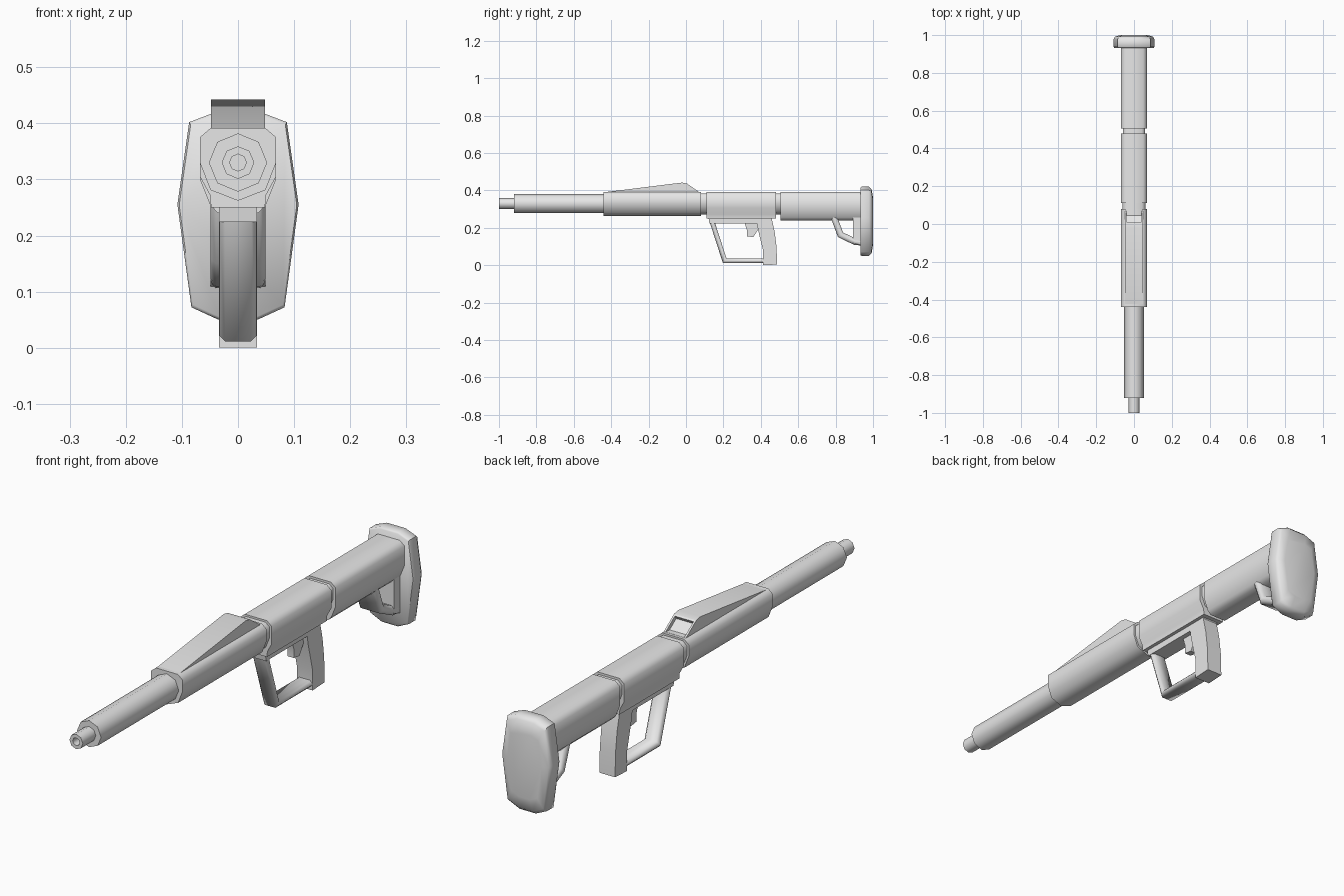
import bpy, bmesh, math
from mathutils import Vector

cube = bpy.data.objects.get("Cube")
if cube:
    bpy.data.objects.remove(cube, do_unlink=True)

grey = bpy.data.materials.new("plain grey")
grey.use_nodes = True
grey.diffuse_color = (0.8, 0.8, 0.8, 1)
grey.node_tree.nodes["Principled BSDF"].inputs["Base Color"].default_value = (0.8, 0.8, 0.8, 1)


def finish(bm, name, angle=50):
    bmesh.ops.recalc_face_normals(bm, faces=bm.faces)
    mesh = bpy.data.meshes.new(name)
    bm.to_mesh(mesh)
    bm.free()
    mesh.materials.append(grey)
    obj = bpy.data.objects.new(name, mesh)
    bpy.context.collection.objects.link(obj)
    bpy.ops.object.select_all(action="DESELECT")
    obj.select_set(True)
    bpy.context.view_layer.objects.active = obj
    bpy.ops.object.shade_smooth_by_angle(angle=math.radians(angle))
    return obj


def loft(rings, name=None, angle=50):
    """Skin a list of equal-length point rings and cap both ends."""
    bm = bmesh.new()
    vs = [[bm.verts.new(p) for p in ring] for ring in rings]
    n = len(vs[0])
    for a, b in zip(vs, vs[1:]):
        for i in range(n):
            j = (i + 1) % n
            bm.faces.new((a[i], a[j], b[j], b[i]))
    bm.faces.new(vs[0])
    bm.faces.new(vs[-1])
    return finish(bm, name, angle) if name else bm


def octagon(r, y, z=0.33):
    return [(r * math.sin(i * math.pi / 4), y, z + r * math.cos(i * math.pi / 4)) for i in range(8)]


def mirrored(half):
    """Close a right-hand half section, listed top to bottom, across x = 0."""
    return half + [(-x, z) for x, z in reversed(half) if x > 0]


def section(pts, y, s=1.0, cz=0.33):
    return [(x * s, y, cz + (z - cz) * s) for x, z in pts]


def prism(profile, w):
    """Side profile in (y, z) given thickness across x."""
    return [[(x, y, z) for y, z in profile] for x in (-w, w)]


def bar(name, path, w, t, c):
    """Sweep a chamfered bar of half width w and half thickness t along a side path."""
    pts = [Vector(p) for p in path]
    sec = [(w, t - c), (w - c, t), (c - w, t), (-w, t - c),
           (-w, c - t), (c - w, -t), (w - c, -t), (w, c - t)]
    rings = []
    for i, p in enumerate(pts):
        d0 = (p - pts[i - 1]).normalized() if i else (pts[1] - p).normalized()
        d1 = (pts[i + 1] - p).normalized() if i < len(pts) - 1 else d0
        n0, n1 = Vector((-d0.y, d0.x)), Vector((-d1.y, d1.x))
        m = (n0 + n1) / (1 + n0.dot(n1))
        rings.append([(x, p.x + m.x * k, p.y + m.y * k) for x, k in sec])
    return loft(rings, name)


# Barrel and hollow muzzle
loft([octagon(0.052, -0.92), octagon(0.052, -0.40)], "barrel")
loft([octagon(0.029, -0.90), octagon(0.029, -1.0), octagon(0.015, -1.0),
      octagon(0.015, -0.95)], "muzzle")

# Handguard, receiver and stock with their recessed joints
top = [(0.048, 0.392), (0.068, 0.375)]
guard_sec = mirrored(top + [(0.068, 0.33), (0.049, 0.281), (0, 0.262)])
recv_sec = mirrored(top + [(0.068, 0.305), (0.05, 0.272), (0.048, 0.25)])
stock_sec = mirrored(top + [(0.068, 0.30), (0.05, 0.255), (0.036, 0.24)])
loft([section(guard_sec, -0.44), section(guard_sec, 0.08)], "handguard")
loft([section(guard_sec, 0.07, 0.88), section(guard_sec, 0.13, 0.88)], "front_joint")
loft([section(recv_sec, 0.11), section(recv_sec, 0.48)], "receiver")
loft([section(guard_sec, 0.47, 0.86), section(guard_sec, 0.52, 0.86)], "rear_joint")
loft([section(stock_sec, 0.505), section(stock_sec, 0.94)], "stock")

# Wedge sight with a recessed rear window
bm = loft(prism([(-0.44, 0.37), (-0.44, 0.39), (-0.02, 0.442), (0.005, 0.437),
                 (0.075, 0.388), (0.075, 0.37)], 0.048))
bmesh.ops.recalc_face_normals(bm, faces=bm.faces)
rear = max(bm.faces, key=lambda f: f.normal.dot(Vector((0, 0.57, 0.82))))
bmesh.ops.inset_region(bm, faces=[rear], thickness=0.011)
bmesh.ops.inset_region(bm, faces=[rear], thickness=0.001, depth=-0.014)
finish(bm, "sight", 20)

# Trigger housing, trigger, grip and hand guard
loft(prism([(0.12, 0.26), (0.125, 0.224), (0.45, 0.224), (0.465, 0.26)], 0.034), "trigger_housing", 20)
loft(prism([(0.31, 0.235), (0.325, 0.19), (0.325, 0.155), (0.36, 0.15),
            (0.385, 0.19), (0.385, 0.235)], 0.014), "trigger", 30)
loft(prism([(0.375, 0.25), (0.385, 0.19), (0.412, 0.08), (0.412, 0.0),
            (0.487, 0.004), (0.484, 0.10), (0.474, 0.18), (0.458, 0.25)], 0.034), "grip", 40)
bar("hand_guard", [(0.137, 0.24), (0.207, 0.024), (0.44, 0.024)], 0.033, 0.013, 0.01)

# Stock brace
bar("stock_brace", [(0.79, 0.26), (0.826, 0.163), (0.905, 0.125), (0.95, 0.122)], 0.049, 0.017, 0.01)
loft(prism([(0.893, 0.26), (0.893, 0.12), (0.94, 0.107), (0.94, 0.26)], 0.049), "brace_post")

# Butt pad with eased edges and a slightly domed back
pad = mirrored([(0.04, 0.42), (0.087, 0.402), (0.108, 0.255), (0.083, 0.072), (0.035, 0.05)])
loft([section(pad, 0.932, 0.97, 0.235), section(pad, 0.938, 1, 0.235),
      section(pad, 0.978, 1, 0.235), section(pad, 0.992, 0.93, 0.235),
      section(pad, 1.0, 0.68, 0.235)], "butt_pad", 50)
